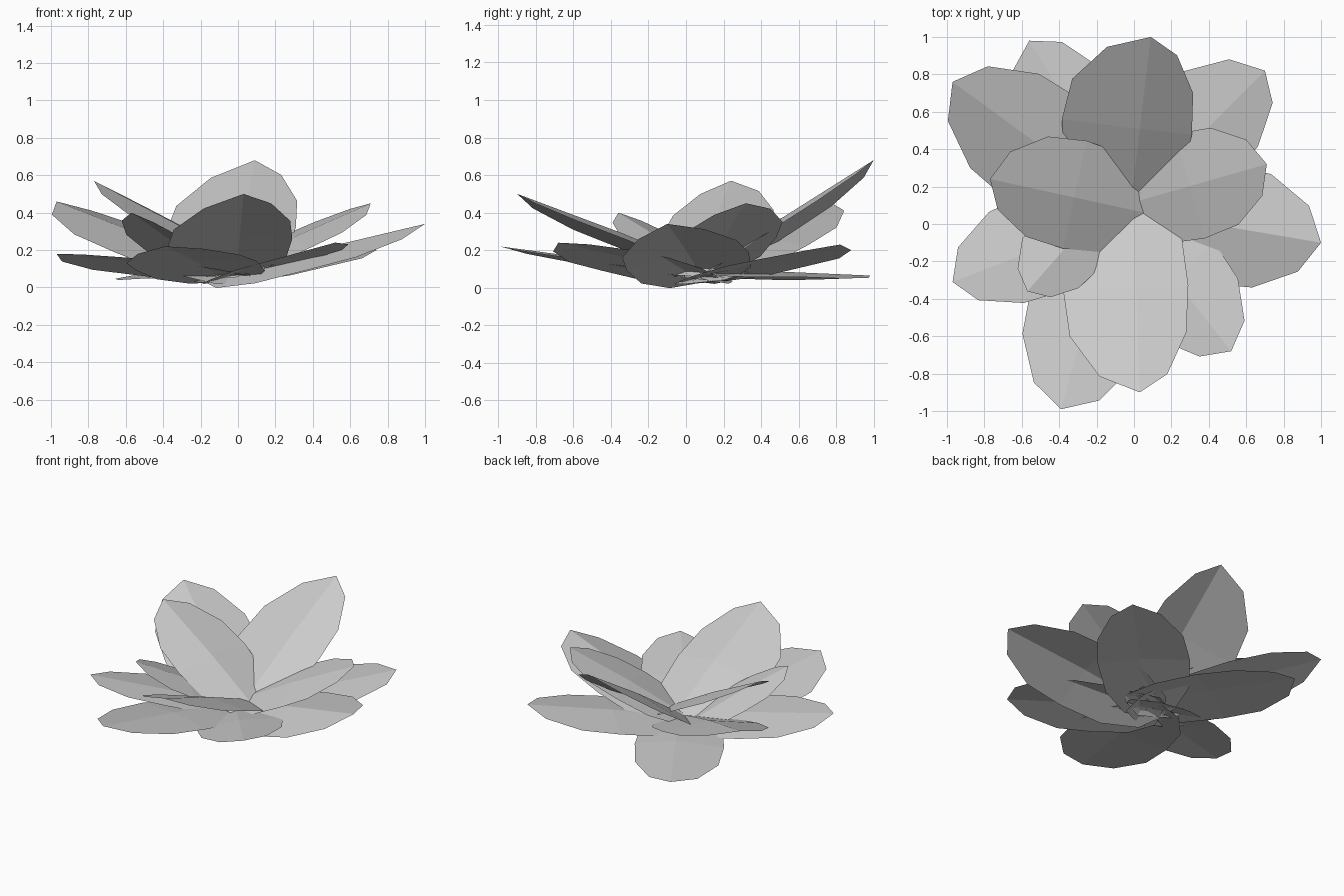
import bpy
import bmesh
from mathutils import Vector

cube = bpy.data.objects.get("Cube")
if cube:
    bpy.data.objects.remove(cube, do_unlink=True)

# One pale grey for the whole flower
grey = bpy.data.materials.new("pale_grey")
grey.use_nodes = True
colour = (0.6, 0.6, 0.6, 1)
grey.diffuse_color = colour
grey.node_tree.nodes["Principled BSDF"].inputs["Base Color"].default_value = colour

# Half outline shared by all petals: (share of length, share of half width)
OUTLINE = [(0, 0), (.08, .54), (.27, .9), (.51, 1), (.73, .93), (.92, .54), (1, 0)]
ARCH = .015


def petal(name, base, tip, widths, lifts):
    """Creased petal: widths and edge lifts are given for its left and right half."""
    base, tip = Vector(base), Vector(tip)
    axis = tip - base
    side = Vector((-axis.y, axis.x, 0)).normalized()
    bm = bmesh.new()
    # The crease rises slightly in the middle of the petal
    spine = [base + axis * t + Vector((0, 0, ARCH * (1 - abs(2 * t - 1)))) for t, _ in OUTLINE]
    crease = [bm.verts.new(p) for p in spine]
    for sign, width, lift in zip((1, -1), widths, lifts):
        offset = side * sign * width + Vector((0, 0, lift))
        edge = [bm.verts.new(p + offset * w) for p, (_, w) in zip(spine[1:-1], OUTLINE[1:-1])]
        rim = [crease[0]] + edge + [crease[-1]]
        for i in range(len(OUTLINE) - 1):
            # The end faces are triangles, so repeated corners are dropped
            ring = list(dict.fromkeys([crease[i], crease[i + 1], rim[i + 1], rim[i]]))
            bm.faces.new(ring if sign > 0 else ring[::-1])
    mesh = bpy.data.meshes.new(name)
    bm.to_mesh(mesh)
    bm.free()
    mesh.materials.append(grey)
    bpy.context.collection.objects.link(bpy.data.objects.new(name, mesh))


# Inner petals, raised, crossing each other at the heart
petal("inner_petal_back", (-.03, 0, .02), (.09, 1, .68), (.42, .28), (-.08, -.05))
petal("inner_petal_right", (.15, .04, .06), (-.77, .24, .57), (.28, .31), (-.06, -.03))
petal("inner_petal_left", (-.13, .08, .05), (.71, .32, .45), (.29, .29), (0, -.06))
petal("inner_petal_front", (-.01, .25, .04), (.03, -.9, .5), (.28, .39), (-.03, -.08))
petal("inner_petal_small", (-.1, .18, .04), (-.57, -.36, .4), (.21, .22), (-.05, -.03))

# Outer petals, spread low
petal("outer_petal_right_back", (.07, 0, .02), (-.97, .76, .46), (.34, .33), (-.07, -.03))
petal("outer_petal_back", (.08, -.06, .08), (-.56, .98, .065), (.32, .27), (-.04, -.03))
petal("outer_petal_left_back", (-.12, 0, .03), (.7, .82, .23), (.33, .28), (-.03, -.03))
petal("outer_petal_left", (-.18, .1, .03), (1, -.1, .34), (.34, .32), (-.01, -.11))
petal("outer_petal_left_front", (-.13, .14, .03), (.52, -.68, .24), (.29, .28), (.01, -.06))
petal("outer_petal_front", (-.06, .2, .03), (-.39, -.99, .22), (.34, .33), (0, -.05))
petal("outer_petal_right", (.12, .11, .04), (-.97, -.31, .18), (.26, .3), (.01, -.06))
